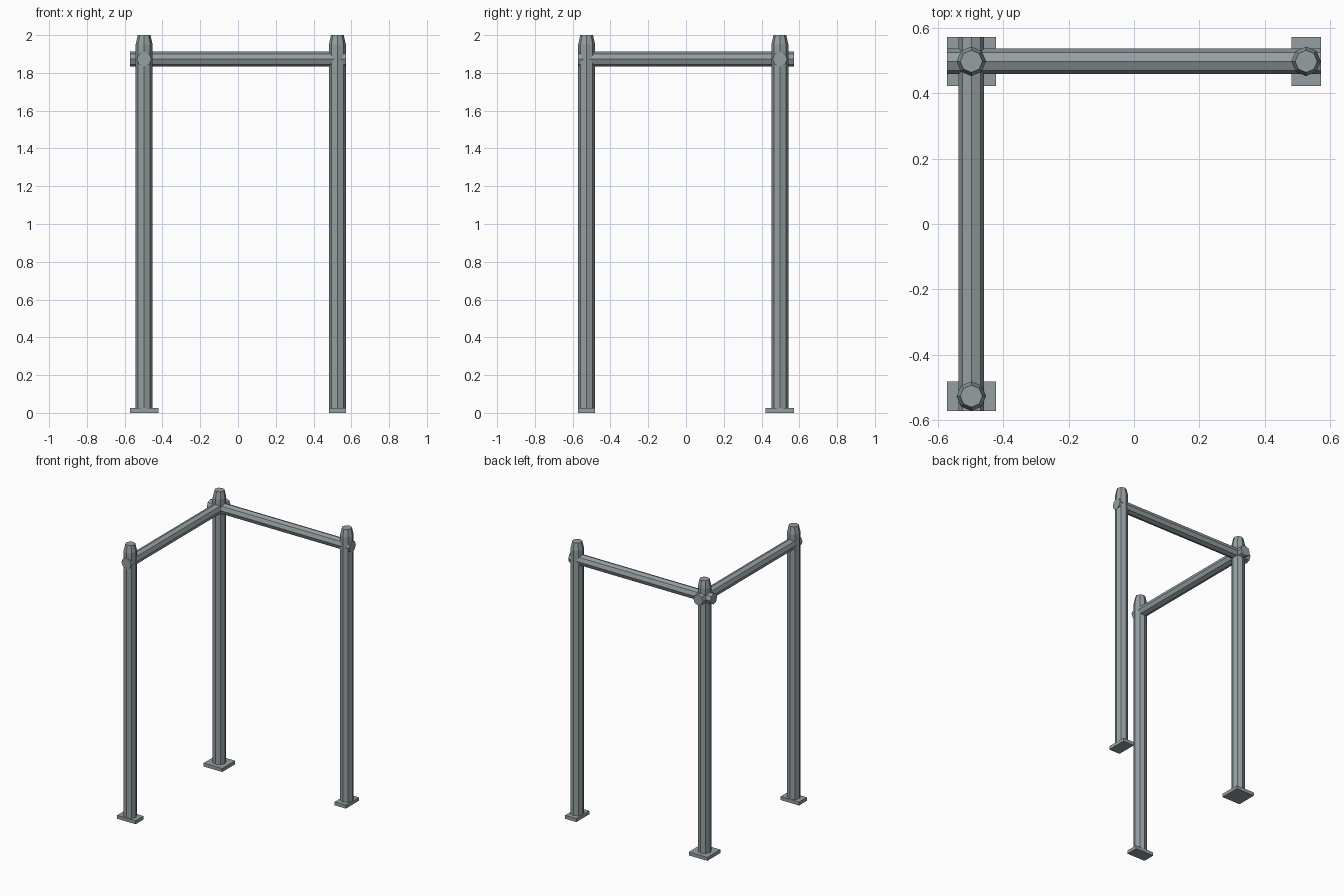
import bpy, bmesh, math
from mathutils import Matrix, Vector

if "Cube" in bpy.data.objects:
    bpy.data.objects.remove(bpy.data.objects["Cube"])

steel = bpy.data.materials.new("grey_steel")
steel.diffuse_color = (0.30, 0.345, 0.36, 1)
steel.use_nodes = True
steel.node_tree.nodes["Principled BSDF"].inputs["Base Color"].default_value = steel.diffuse_color

EDGE = 0.571                 # outer limit of the frame
CORNER, END = 0.497, 0.526   # post centre distances


def finish(bm, name):
    bmesh.ops.recalc_face_normals(bm, faces=bm.faces)
    mesh = bpy.data.meshes.new(name)
    bm.to_mesh(mesh)
    bm.free()
    mesh.materials.append(steel)
    obj = bpy.data.objects.new(name, mesh)
    bpy.context.collection.objects.link(obj)
    return obj


def tube(name, r, length, matrix):
    """Eight-sided bar with its corners on the axes, centred on the matrix."""
    bm = bmesh.new()
    bmesh.ops.create_cone(bm, cap_ends=True, segments=8, radius1=r, radius2=r,
                          depth=length, matrix=matrix)
    return finish(bm, name)


def post(name, x, y):
    """Upright whose top is drawn in to a blunt tip."""
    bm = bmesh.new()
    bmesh.ops.create_cone(bm, cap_ends=True, segments=8, radius1=0.045,
                          radius2=0.045, depth=1.95,
                          matrix=Matrix.Translation((x, y, 0.975)))
    top = max(bm.faces, key=lambda f: f.calc_center_median().z)
    tip = bmesh.ops.extrude_discrete_faces(bm, faces=[top])["faces"][0]
    for v in tip.verts:
        v.co = Vector((x + (v.co.x - x) * 0.75, y + (v.co.y - y) * 0.75, 2.0))
    return finish(bm, name)


def plate(name, x0, x1, y0, y1, h=0.025):
    bm = bmesh.new()
    m = Matrix.Translation(((x0 + x1) / 2, (y0 + y1) / 2, h / 2))
    bmesh.ops.create_cube(bm, size=1, matrix=m @ Matrix.Diagonal((x1 - x0, y1 - y0, h, 1)))
    return finish(bm, name)


# Uprights
post("corner_post", -CORNER, CORNER)
post("right_post", END, CORNER)
post("front_post", -CORNER, -END)

# Foot plates: square at the corner, trimmed at the two ends
plate("corner_foot", -EDGE, -0.422, 0.422, EDGE)
plate("right_foot", 0.481, EDGE, 0.422, EDGE)
plate("front_foot", -EDGE, -0.422, -EDGE, -0.481)

# Rails crossing through the corner post
tube("back_rail", 0.039, 2 * EDGE,
     Matrix.Translation((0, CORNER, 1.873)) @ Matrix.Rotation(math.pi / 2, 4, 'Y'))
tube("left_rail", 0.039, 2 * EDGE,
     Matrix.Translation((-CORNER, 0, 1.873)) @ Matrix.Rotation(math.pi / 2, 4, 'X'))
